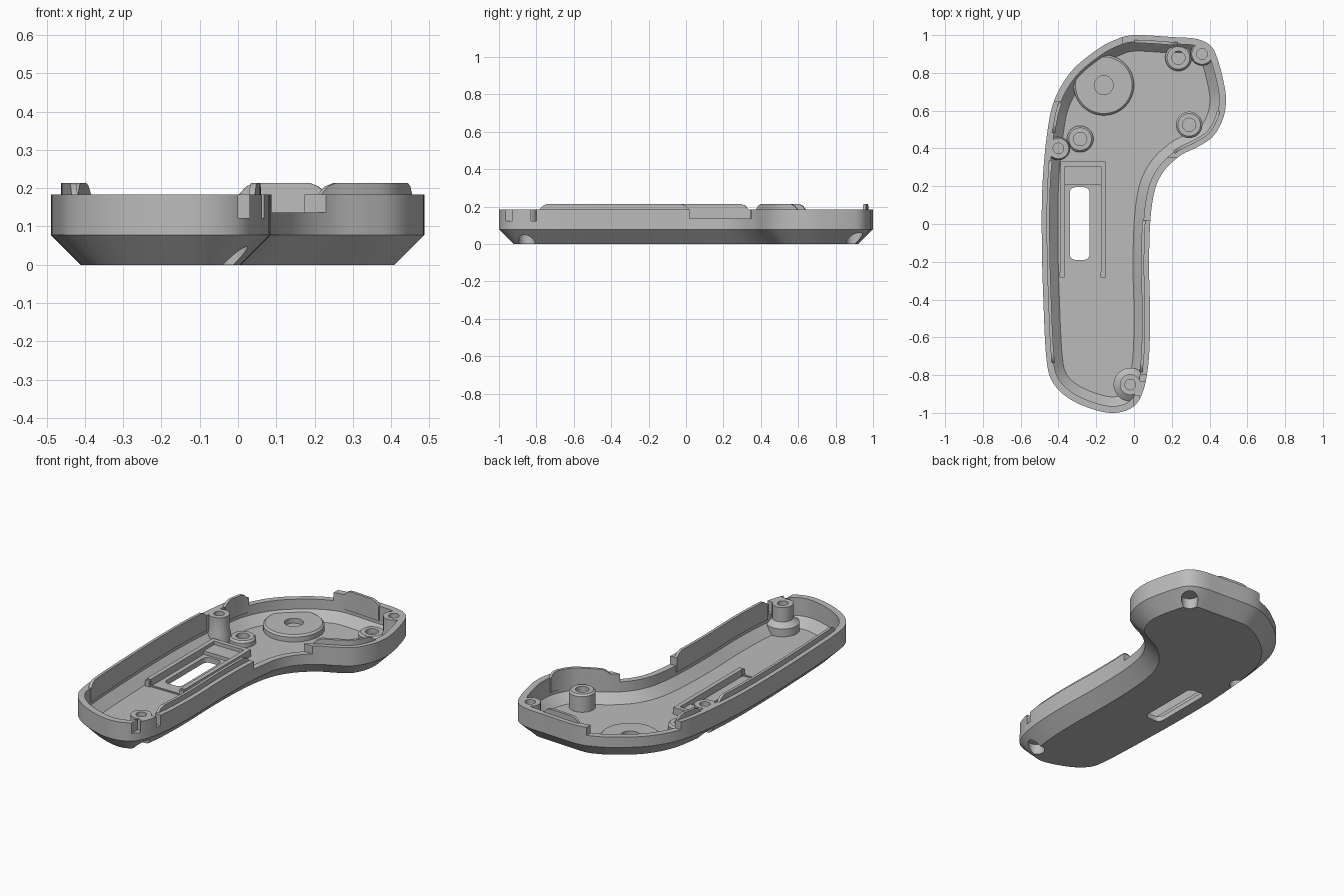
import bpy, bmesh, math
from mathutils import Vector

cube = bpy.data.objects.get("Cube")
if cube:
    bpy.data.objects.remove(cube, do_unlink=True)

grey = bpy.data.materials.new("shell grey")
grey.use_nodes = True
GREY = (0.5, 0.5, 0.5, 1)
grey.diffuse_color = GREY
grey.node_tree.nodes["Principled BSDF"].inputs["Base Color"].default_value = GREY

# Outline of the case, clockwise from the back
KEYS = [(0, 1), (.2, .99), (.33, .98), (.405, .945), (.44, .88), (.473, .76),
        (.487, .66), (.472, .56), (.42, .465), (.34, .41), (.25, .365), (.17, .295),
        (.12, .21), (.095, .1), (.083, -.05), (.08, -.25), (.085, -.45), (.084, -.6),
        (.075, -.75), (.05, -.88), (0, -.965), (-.1, -1), (-.22, -.98), (-.35, -.92),
        (-.435, -.83), (-.465, -.7), (-.48, -.4), (-.488, -.1), (-.485, .2),
        (-.46, .48), (-.42, .66), (-.33, .81), (-.2, .92), (-.1, .975)]
COUNT = 240


def smooth_loop(keys, count):
    """Closed spline through the keys, resampled evenly."""
    pts = [Vector(k) for k in keys]
    n, dense = len(pts), []
    for i in range(n):
        a, b, c, d = (pts[(i + k) % n] for k in (-1, 0, 1, 2))
        for s in range(30):
            t = s / 30
            dense.append(0.5 * (2 * b + (c - a) * t + (2 * a - 5 * b + 4 * c - d) * t * t
                                + (3 * b - a - 3 * c + d) * t ** 3))
    dense.append(dense[0])
    lengths = [0]
    for p, q in zip(dense, dense[1:]):
        lengths.append(lengths[-1] + (q - p).length)
    out, j = [], 0
    for i in range(count):
        target = lengths[-1] * i / count
        while lengths[j + 1] < target:
            j += 1
        f = (target - lengths[j]) / (lengths[j + 1] - lengths[j])
        out.append(dense[j].lerp(dense[j + 1], f))
    return out


OUT = smooth_loop(KEYS, COUNT)
INWARD = []
for i in range(COUNT):
    t = (OUT[(i + 3) % COUNT] - OUT[i - 3]).normalized()
    INWARD.append(Vector((t.y, -t.x)))


def at(i, inset, z):
    p = OUT[i % COUNT] + INWARD[i % COUNT] * inset
    return (p.x, p.y, z)


def finish(name, bm):
    bmesh.ops.remove_doubles(bm, verts=bm.verts, dist=0.0001)
    bmesh.ops.recalc_face_normals(bm, faces=bm.faces)
    me = bpy.data.meshes.new(name)
    bm.to_mesh(me)
    bm.free()
    me.materials.append(grey)
    ob = bpy.data.objects.new(name, me)
    bpy.context.collection.objects.link(ob)
    return ob


def loft(name, rings):
    """Join rings of points with quads and cap both ends."""
    bm = bmesh.new()
    rows = [[bm.verts.new(p) for p in ring] for ring in rings]
    for r, s in zip(rows, rows[1:]):
        for i in range(len(r)):
            k = (i + 1) % len(r)
            bm.faces.new((r[i], r[k], s[k], s[i]))
    bm.faces.new(rows[0])
    bm.faces.new(rows[-1])
    return finish(name, bm)


def body(name, profile):
    return loft(name, [[at(i, o, z) for i in range(COUNT)] for o, z in profile])


def lathe(name, centre, profile, sides=48):
    bm = bmesh.new()
    vs = [bm.verts.new((r, 0, z)) for r, z in profile]
    es = [bm.edges.new(p) for p in zip(vs, vs[1:])]
    bmesh.ops.spin(bm, geom=vs + es, cent=(0, 0, 0), axis=(0, 0, 1),
                   angle=math.tau, steps=sides)
    bmesh.ops.translate(bm, verts=bm.verts, vec=(*centre, 0))
    return finish(name, bm)


def box(name, x0, x1, y0, y1, z0, z1, corner=0):
    bm = bmesh.new()
    bmesh.ops.create_cube(bm, size=1)
    for v in bm.verts:
        v.co = (x1 if v.co.x > 0 else x0, y1 if v.co.y > 0 else y0, z1 if v.co.z > 0 else z0)
    if corner:
        upright = [e for e in bm.edges if abs(e.verts[0].co.z - e.verts[1].co.z) > 0.001]
        bmesh.ops.bevel(bm, geom=upright, offset=corner, segments=6, profile=0.5, affect='EDGES')
    return finish(name, bm)


def carve(ob, tools, operation='DIFFERENCE'):
    """Apply boolean tools and bake the result."""
    for t in tools:
        m = ob.modifiers.new("carve", 'BOOLEAN')
        m.object, m.operation, m.solver = t, operation, 'EXACT'
    deps = bpy.context.evaluated_depsgraph_get()
    me = bpy.data.meshes.new_from_object(ob.evaluated_get(deps))
    ob.modifiers.clear()
    ob.data = me


parts, helpers = [], []

# Open shell with chamfered underside
shell = body("shell", [(.078, 0), (0, .078), (0, .183), (.036, .183), (.036, .08), (.085, .03)])
hull = body("hull_helper", [(.09, .012), (.012, .09), (.012, .2)])
helpers.append(hull)

# Screw recesses, side notches and switch slot
SCREWS = [("back", (.36, .9)), ("side", (-.4, .4)), ("front", (-.02, -.85))]
recesses = [lathe("recess_" + n, c, [(0, -.05), (.045, -.05), (.045, .06), (0, .06)])
            for n, c in SCREWS]
cuts = [box("notch_thumb", 0, .3, .02, .35, .137, .3),
        box("notch_back", -.5, -.06, .65, 1.1, .137, .3),
        box("notch_tip_side", .02, .15, -.83, -.80, .122, .3),
        box("notch_tip_front", .0, .03, -1.05, -.91, .122, .3),
        box("slot_cut", -.34, -.235, -.19, .195, -.1, .1, .03)]
carve(shell, recesses + cuts)
parts.append(shell)
helpers += recesses + cuts

# Screw columns on wider feet
for (name, c), recess in zip(SCREWS, recesses):
    foot = .088 if name == "front" else .062
    col = lathe("screw_column_" + name, c,
                [(0, .1), (.028, .1), (.028, .183), (.055, .183), (.055, .1),
                 (foot, .075), (foot, .014), (0, .014)])
    carve(col, [hull], 'INTERSECT')
    carve(col, [recess])
    parts.append(col)


# Round bosses on the floor
def boss(name, centre, r, hole, top, low):
    ob = lathe(name, centre, [(0, low), (hole, low), (hole, top), (r - .01, top),
                              (r, top - .01), (r, .02), (0, .02)])
    carve(ob, [hull], 'INTERSECT')
    parts.append(ob)


boss("motor_disc", (-.16, .735), .16, .05, .068, .04)
boss("post_back", (.235, .88), .07, .035, .066, .035)
boss("post_side", (-.285, .45), .07, .035, .066, .035)
boss("post_thumb", (.292, .525), .07, .035, .13, .06)

# Frame around the slot, open toward the front
for name, dims in {"left_rail": (-.39, -.365, -.27, .33, .02, .07),
                   "right_rail": (-.175, -.15, -.27, .33, .02, .07),
                   "end_rail": (-.365, -.175, .305, .33, .02, .07),
                   "end_plate": (-.365, -.175, .21, .305, .02, .05),
                   "left_rail_foot": (-.395, -.367, -.282, -.255, .02, .064),
                   "right_rail_foot": (-.178, -.148, -.282, -.255, .02, .064),
                   "front_sill": (-.365, -.175, -.275, -.265, .02, .036)}.items():
    parts.append(box(name, *dims))


# Raised alignment lips inside the rim
def nearest(p):
    return min(range(COUNT), key=lambda i: (OUT[i] - Vector(p)).length)


def lip(name, start, end):
    a, b = nearest(start), nearest(end)
    if b < a:
        b += COUNT
    rings = []
    for i in range(a, b + 1):
        top = .183 if i in (a, b) else .205 if i in (a + 1, b - 1) else .213
        rings.append([at(i, .026, .1), at(i, .026, top), at(i, .042, top), at(i, .042, .1)])
    parts.append(loft(name, rings))


lip("lip_back", (0, 1), (.24, .99))
lip("lip_thumb_lobe", (.478, .6), (.24, .36))
lip("lip_grip_left", (.088, .02), (.07, -.78))
lip("lip_grip_right", (-.462, -.74), (-.475, .34))
lip("lip_side", (-.46, .48), (-.42, .65))

for h in helpers:
    bpy.data.objects.remove(h, do_unlink=True)

# Smooth curves with sharp corners
bpy.ops.object.select_all(action='DESELECT')
for p in parts:
    p.select_set(True)
bpy.context.view_layer.objects.active = shell
bpy.ops.object.shade_smooth_by_angle(angle=math.radians(28))
